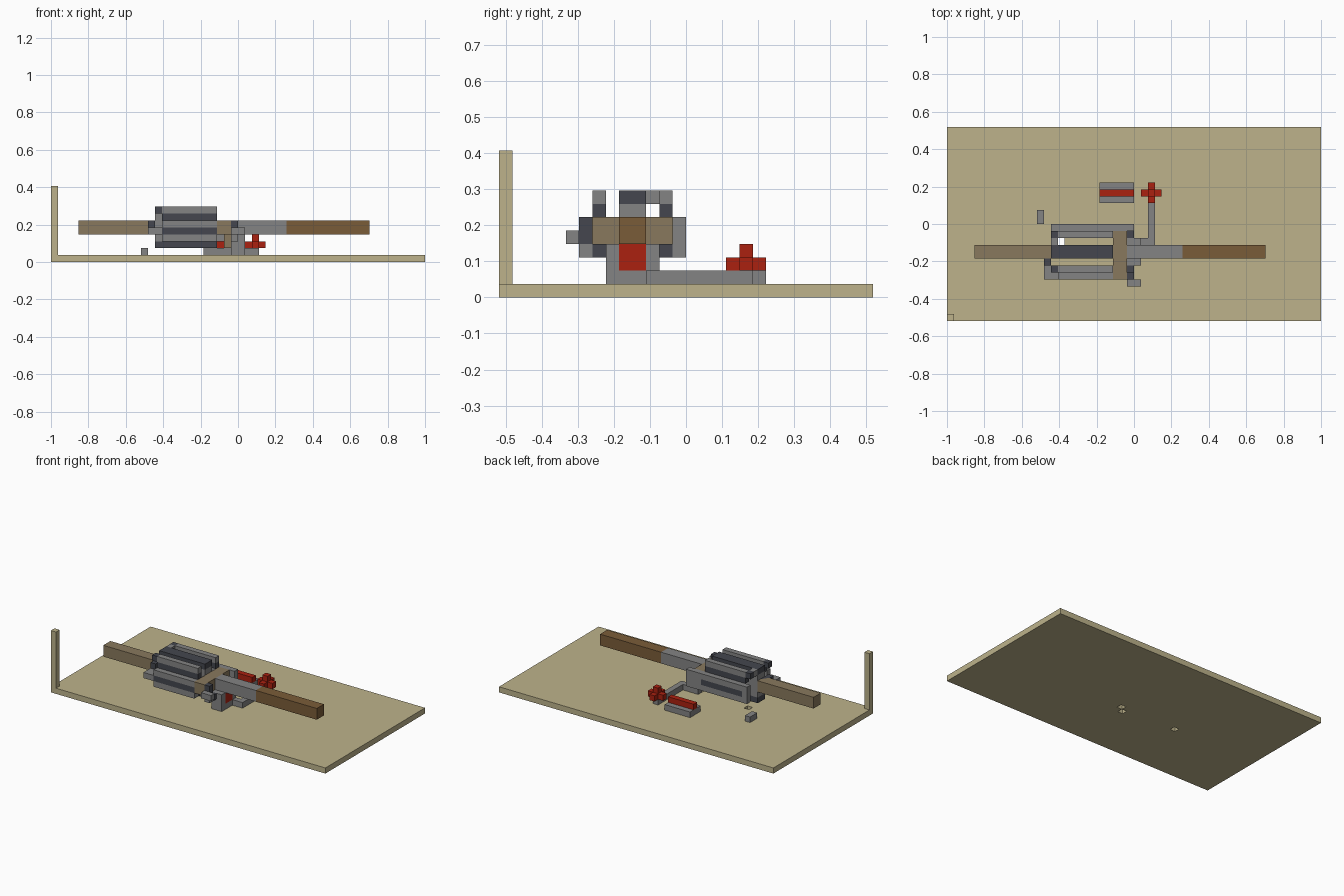
import bpy
import bmesh
from mathutils import Matrix, Vector

cube = bpy.data.objects.get("Cube")
if cube:
    bpy.data.objects.remove(cube, do_unlink=True)

UNIT = 2 / 54      # edge length of one block
AXIS_Y = -4        # the gun is mirrored about this line


def material(name, rgb):
    mat = bpy.data.materials.new(name)
    mat.use_nodes = True
    colour = (*rgb, 1)
    mat.diffuse_color = colour
    for node in mat.node_tree.nodes:
        if node.type == 'BSDF_PRINCIPLED':
            node.inputs["Base Color"].default_value = colour
    return mat


TAN = material("tan", (.51, .45, .26))
PALE_BROWN = material("pale brown", (.25, .19, .11))
BROWN = material("brown", (.195, .107, .04))
RED = material("red", (.41, .015, .005))
GREY = material("grey", (.23, .23, .23))
DARK = material("dark grey", (.058, .062, .077))


def finish(name, mat, bm):
    mesh = bpy.data.meshes.new(name)
    bm.to_mesh(mesh)
    bm.free()
    mesh.materials.append(mat)
    obj = bpy.data.objects.new(name, mesh)
    bpy.context.collection.objects.link(obj)
    return obj


def part(name, mat, *boxes, mirrored=False):
    """Join boxes given as (x span, y span, z span) in block units."""
    bm = bmesh.new()
    for spans in boxes:
        copies = [spans]
        if mirrored:
            x, (near, far), z = spans
            copies.append((x, (2 * AXIS_Y - far, 2 * AXIS_Y - near), z))
        for box in copies:
            centre = Vector([(a + b) / 2 for a, b in box]) * UNIT
            size = Vector([b - a for a, b in box]) * UNIT
            bmesh.ops.create_cube(bm, size=1, matrix=Matrix.LocRotScale(centre, None, size))
    return finish(name, mat, bm)


# Floor slab with three small holes, and the corner post
bm = bmesh.new()
bmesh.ops.create_grid(bm, x_segments=54, y_segments=28, size=.5,
                      matrix=Matrix.Diagonal((54 * UNIT, 28 * UNIT, 1, 1)))
holes = [Vector(c) * UNIT for c in ((-10.5, -2.5, 0), (-.5, -3.5, 0), (.5, -2.5, 0))]
gone = [f for f in bm.faces
        if any((f.calc_center_median() - h).length < UNIT / 4 for h in holes)]
bmesh.ops.delete(bm, geom=gone, context='FACES')
floor = finish("floor", TAN, bm)
thick = floor.modifiers.new("thickness", 'SOLIDIFY')
thick.thickness = UNIT
thick.offset = 1
part("corner_post", TAN, ((-27, -26), (-14, -13), (1, 11)))

# Long centre bar, from stock to muzzle
core_y, core_z = (-5, -3), (4, 6)
part("stock", PALE_BROWN, ((-23, -12), core_y, core_z))
part("cylinder_core", GREY, ((-12, -3), core_y, core_z))
part("barrel", GREY, ((-1, 7), core_y, core_z))
part("fore_end", BROWN, ((7, 19), core_y, core_z))

# Rotating cylinder: layered long bars around the core
length = (-11, -3)
long = (-12, -3)
part("top_chamber", DARK, (long, core_y, (7, 8)))
part("top_chamber_lining", GREY, (long, core_y, (6, 7)))
part("bottom_chamber", DARK, (long, core_y, (2, 3)))
part("bottom_chamber_lining", GREY, (long, core_y, (3, 4)))
corner_y, side_y = (-2, -1), (-1, 0)
part("upper_chambers", GREY, (length, corner_y, (7, 8)), mirrored=True)
part("upper_chamber_linings", DARK, (length, corner_y, (6, 7)),
     (length, corner_y, (3, 4)), mirrored=True)
part("side_chambers", GREY, (length, side_y, (5, 6)),
     (length, side_y, (3, 4)), mirrored=True)
part("side_chamber_linings", DARK, (length, side_y, (4, 5)), mirrored=True)

# Rear cap of the cylinder
cap = (-12, -11)
part("rear_cap_corners", DARK, (cap, corner_y, (7, 8)), (cap, (-7, -6), (7, 8)))
part("rear_cap_link", GREY, (cap, (-3, -2), (7, 8)), (cap, side_y, (3, 6)))
part("rear_lever", DARK, ((-13, -12), (-6, -3), core_z))
part("rear_lever_end", GREY, ((-13, -11), (-8, -6), (4, 5)))

# Pale collar in front of the cylinder, with its neck
part("collar", PALE_BROWN, ((-3, -1), (-8, -1), core_z))
part("collar_neck", PALE_BROWN, ((-2, -1), core_y, (2, 4)))
part("collar_side_rail", GREY, ((-3, 0), side_y, (3, 6)))

# Side latch on the front face
part("latch_block", DARK, ((-1, 0), (-8, -7), core_z), ((-1, 0), (-7, -6), (3, 4)),
     ((-1, 0), corner_y, (3, 4)))
part("latch_handle", GREY, ((-1, 1), (-9, -8), (4, 5)), ((-1, 0), (-8, -7), (3, 4)))

# Stand cheeks with the red trigger between them
part("stand_cheeks", GREY, ((-1, 1), (-3, -2), (1, 4)), mirrored=True)
part("stand_foot", GREY, ((0, 1), core_y, (1, 2)))
part("trigger", RED, ((0, 1), core_y, (2, 4)))

# Pipe running over the floor to the valve wheel
part("floor_pipe", GREY, ((1, 3), (-3, -2), (1, 2)), ((2, 3), (-2, 5), (1, 2)))
part("valve_wheel", RED, ((1, 4), (4, 5), (2, 3)), ((2, 3), (3, 6), (2, 3)),
     ((2, 3), (4, 5), (3, 4)))

# Red rod on its tray, and a loose block
part("rod_tray", GREY, ((-5, 0), (3, 6), (1, 2)))
part("red_rod", RED, ((-5, 0), (4, 5), (2, 3)))
part("loose_block", GREY, ((-14, -13), (0, 2), (1, 2)))
